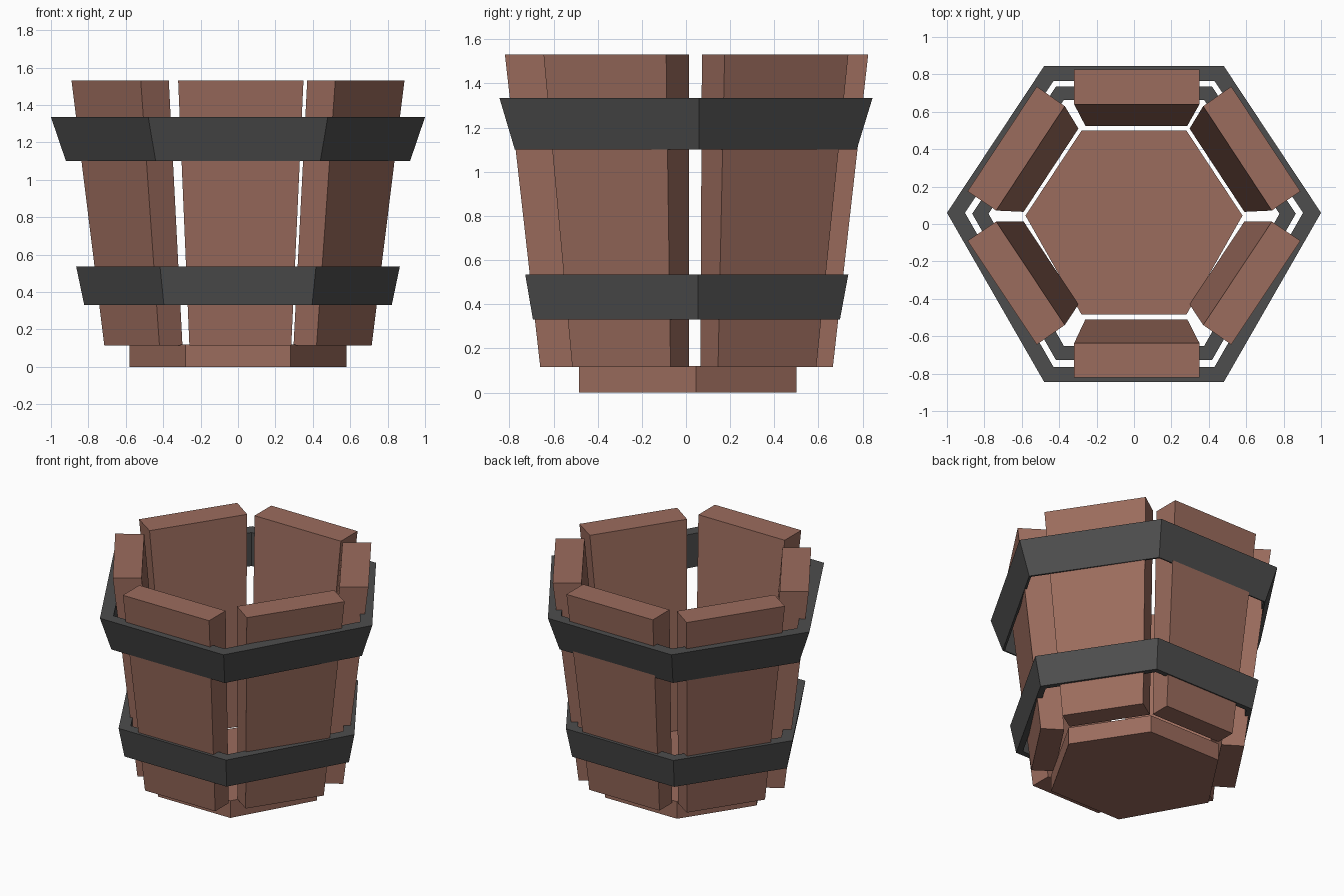
import bpy, bmesh

if "Cube" in bpy.data.objects:
    bpy.data.objects.remove(bpy.data.objects["Cube"])


def material(name, color):
    m = bpy.data.materials.new(name)
    m.diffuse_color = (*color, 1)
    m.use_nodes = True
    m.node_tree.nodes["Principled BSDF"].inputs["Base Color"].default_value = m.diffuse_color
    return m


wood = material("wood", (0.33, 0.15, 0.11))
iron = material("iron", (0.075, 0.075, 0.075))


def loft(name, rings, mat, closed=False):
    """Skin rings of (x, y, z) points; cap the ends, or join last ring to first."""
    bm = bmesh.new()
    vs = [[bm.verts.new(p) for p in ring] for ring in rings]
    n = len(rings[0])
    pairs = list(zip(vs, vs[1:])) + ([(vs[-1], vs[0])] if closed else [])
    for a, b in pairs:
        for i in range(n):
            j = (i + 1) % n
            bm.faces.new((a[i], a[j], b[j], b[i]))
    if not closed:
        bm.faces.new(vs[0][::-1])
        bm.faces.new(vs[-1])
    bmesh.ops.recalc_face_normals(bm, faces=bm.faces)
    me = bpy.data.meshes.new(name)
    bm.to_mesh(me)
    bm.free()
    me.materials.append(mat)
    ob = bpy.data.objects.new(name, me)
    bpy.context.collection.objects.link(ob)
    return ob


def hexagon(tip_x, tip_y, side_x, front, back, z):
    return [(tip_x, tip_y, z), (side_x, back, z), (-side_x, back, z),
            (-tip_x, tip_y, z), (-side_x, front, z), (side_x, front, z)]


# Bucket floor
loft("floor", [hexagon(0.58, 0.045, 0.28, -0.485, 0.5, z) for z in (0, 0.12)], wood)

# Staves: leaning planks, bottom outline and top outline
Z0, Z1 = 0.115, 1.53


def stave(name, bottom, top, side=1):
    loft(name, [[(side * x, y, z) for x, y in pts]
                for pts, z in ((bottom, Z0), (top, Z1))], wood)


def plank(x0, x1, y0, y1):
    return [(x0, y0), (x1, y0), (x1, y1), (x0, y1)]


stave("front_stave", plank(-0.26, 0.285, -0.66, -0.51), plank(-0.32, 0.35, -0.82, -0.637))
stave("back_stave", plank(-0.26, 0.285, 0.525, 0.665), plank(-0.32, 0.35, 0.64, 0.825))
for label, s in (("right", 1), ("left", -1)):
    stave("back_%s_stave" % label,
          [(0.42, 0.59), (0.715, 0.145), (0.59, 0.065), (0.297, 0.51)],
          [(0.52, 0.735), (0.89, 0.175), (0.737, 0.072), (0.37, 0.63)], s)
    stave("front_%s_stave" % label,
          [(0.42, -0.515), (0.715, -0.07), (0.59, 0.013), (0.297, -0.43)],
          [(0.52, -0.645), (0.89, -0.09), (0.737, 0.013), (0.37, -0.54)], s)

# Hoops: flared outside, upright inside
loft("upper_hoop", [
    hexagon(0.92, 0.06, 0.44, -0.775, 0.773, 1.10),
    hexagon(1.0, 0.06, 0.48, -0.845, 0.845, 1.335),
    hexagon(0.904, 0.06, 0.43, -0.765, 0.765, 1.335),
    hexagon(0.904, 0.06, 0.43, -0.765, 0.765, 1.10)], iron, closed=True)
loft("lower_hoop", [
    hexagon(0.822, 0.055, 0.396, -0.693, 0.697, 0.33),
    hexagon(0.865, 0.055, 0.417, -0.728, 0.735, 0.535),
    hexagon(0.778, 0.055, 0.375, -0.652, 0.663, 0.535),
    hexagon(0.778, 0.055, 0.375, -0.652, 0.663, 0.33)], iron, closed=True)
